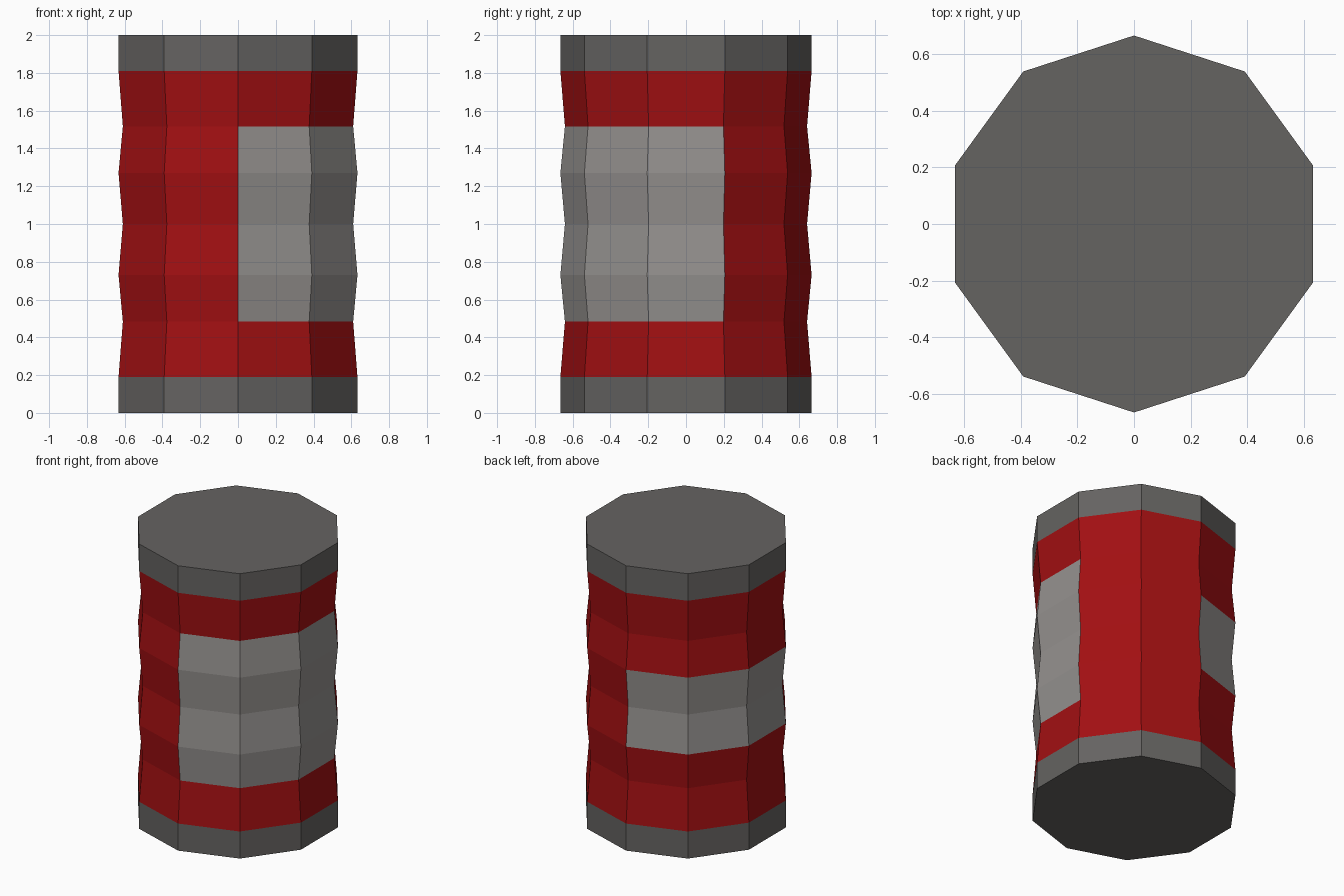
import bpy, bmesh, math

if "Cube" in bpy.data.objects:
    bpy.data.objects.remove(bpy.data.objects["Cube"])

SIDES = 10
# (height, radius) of each ring, bottom to top
PROFILE = [(0, .665), (.19, .665), (.483, .641), (.73, .665), (1.0, .641),
           (1.27, .665), (1.517, .641), (1.81, .665), (2, .665)]


def material(name, rgb):
    m = bpy.data.materials.new(name)
    m.diffuse_color = (*rgb, 1)
    m.use_nodes = True
    m.node_tree.nodes["Principled BSDF"].inputs["Base Color"].default_value = m.diffuse_color
    return m


bm = bmesh.new()
rings = []
for z, r in PROFILE:
    ring = []
    for i in range(SIDES):
        a = math.radians(-90 + i * 360 / SIDES)
        ring.append(bm.verts.new((r * math.cos(a), r * math.sin(a), z)))
    rings.append(ring)

# Ribbed wall: dark rims, red body, large front label and smaller back label
for b in range(len(rings) - 1):
    for i in range(SIDES):
        j = (i + 1) % SIDES
        f = bm.faces.new((rings[b][i], rings[b][j], rings[b + 1][j], rings[b + 1][i]))
        front_label = i in (0, 1, 2) and 2 <= b <= 5
        back_label = i in (5, 6, 7) and 3 <= b <= 4
        if b in (0, 7):
            f.material_index = 0
        elif front_label or back_label:
            f.material_index = 2
        else:
            f.material_index = 1

# Flat end caps
bm.faces.new(rings[-1])
bm.faces.new(rings[0][::-1])

mesh = bpy.data.meshes.new("barrel")
bm.to_mesh(mesh)
bm.free()
for m in (material("dark grey metal", (.13, .125, .12)),
          material("red paint", (.36, .005, .006)),
          material("light grey label", (.30, .285, .275))):
    mesh.materials.append(m)
obj = bpy.data.objects.new("barrel", mesh)
bpy.context.collection.objects.link(obj)
